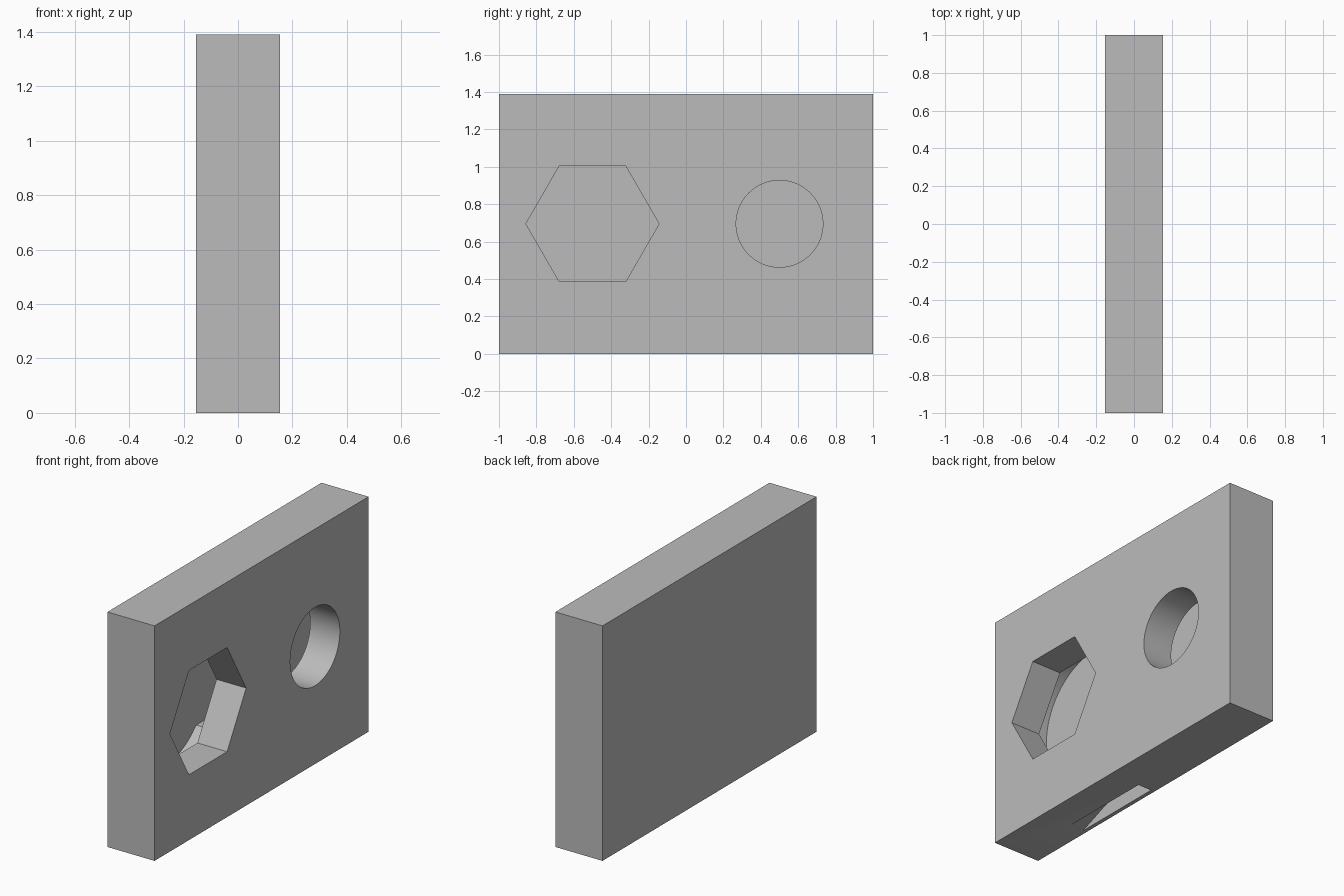
import bpy, bmesh, math

if "Cube" in bpy.data.objects:
    bpy.data.objects.remove(bpy.data.objects["Cube"])

grey = bpy.data.materials.new("plain_grey")
grey.diffuse_color = (0.5, 0.5, 0.5, 1)
grey.use_nodes = True
grey.node_tree.nodes["Principled BSDF"].inputs["Base Color"].default_value = grey.diffuse_color

HALF_X, HEIGHT = 0.154, 1.39
MID_Z = 0.695
BACK, LIP = -0.13, -0.04   # x range of the hidden cavity


def prism(name, points, x0, x1):
    """Extrude a (y, z) outline along x."""
    bm = bmesh.new()
    face = bm.faces.new([bm.verts.new((x0, y, z)) for y, z in points])
    new = bmesh.ops.extrude_face_region(bm, geom=[face])["geom"]
    verts = [v for v in new if isinstance(v, bmesh.types.BMVert)]
    bmesh.ops.translate(bm, verts=verts, vec=(x1 - x0, 0, 0))
    bmesh.ops.recalc_face_normals(bm, faces=bm.faces)
    mesh = bpy.data.meshes.new(name)
    bm.to_mesh(mesh)
    bm.free()
    mesh.materials.append(grey)
    obj = bpy.data.objects.new(name, mesh)
    bpy.context.collection.objects.link(obj)
    return obj


def ring(y, z, radius, sides):
    return [(y + radius * math.cos(math.tau * i / sides),
             z + radius * math.sin(math.tau * i / sides)) for i in range(sides)]


def rect(y0, y1, z0, z1):
    return [(y0, z0), (y1, z0), (y1, z1), (y0, z1)]


block = prism("holder_block", rect(-1, 1, 0, HEIGHT), -HALF_X, HALF_X)
bpy.context.view_layer.objects.active = block
block.select_set(True)


def cut(name, points, x0, x1):
    cutter = prism(name, points, x0, x1)
    cutter.hide_render = True
    mod = block.modifiers.new(name, "BOOLEAN")
    mod.operation, mod.solver, mod.object = "DIFFERENCE", "EXACT", cutter
    bpy.ops.object.modifier_apply(modifier=name)
    bpy.data.objects.remove(cutter)


# Hidden round chambers, joined by a passage
cut("left_chamber", ring(-0.5, MID_Z, 0.4, 96), BACK, LIP)
cut("right_chamber", ring(0.5, MID_Z, 0.4, 96), BACK, LIP)
cut("passage", rect(-0.25, 0.25, 0.424, 0.966), BACK, LIP)

# Slanted channel opening on the underside
SLOPE = 0.4
cut("bottom_channel", [(-0.59 - 0.25, -0.1), (-0.01 - 0.25, -0.1),
                       (0.5, 0.51 * SLOPE), (0.5, 1.09 * SLOPE)], BACK, LIP)

# Hexagonal and round windows
cut("hexagon_window", ring(-0.5, MID_Z, 0.356, 6), LIP - 0.02, 0.3)
cut("round_window", ring(0.5, MID_Z, 0.232, 96), LIP - 0.02, 0.3)

# Shallow polarity grooves in the chamber floors
cut("bar_groove", rect(-0.55, -0.505, 0.61, 0.765), BACK - 0.008, BACK + 0.02)
h, a, cy, cz = 0.022, 0.128, 0.502, 0.705
cross = [(h, -a), (h, -h), (a, -h), (a, h), (h, h), (h, a),
         (-h, a), (-h, h), (-a, h), (-a, -h), (-h, -h), (-h, -a)]
cut("cross_groove", [(cy + y, cz + z) for y, z in cross], BACK - 0.008, BACK + 0.02)

bpy.ops.object.shade_smooth_by_angle(angle=math.radians(30))
